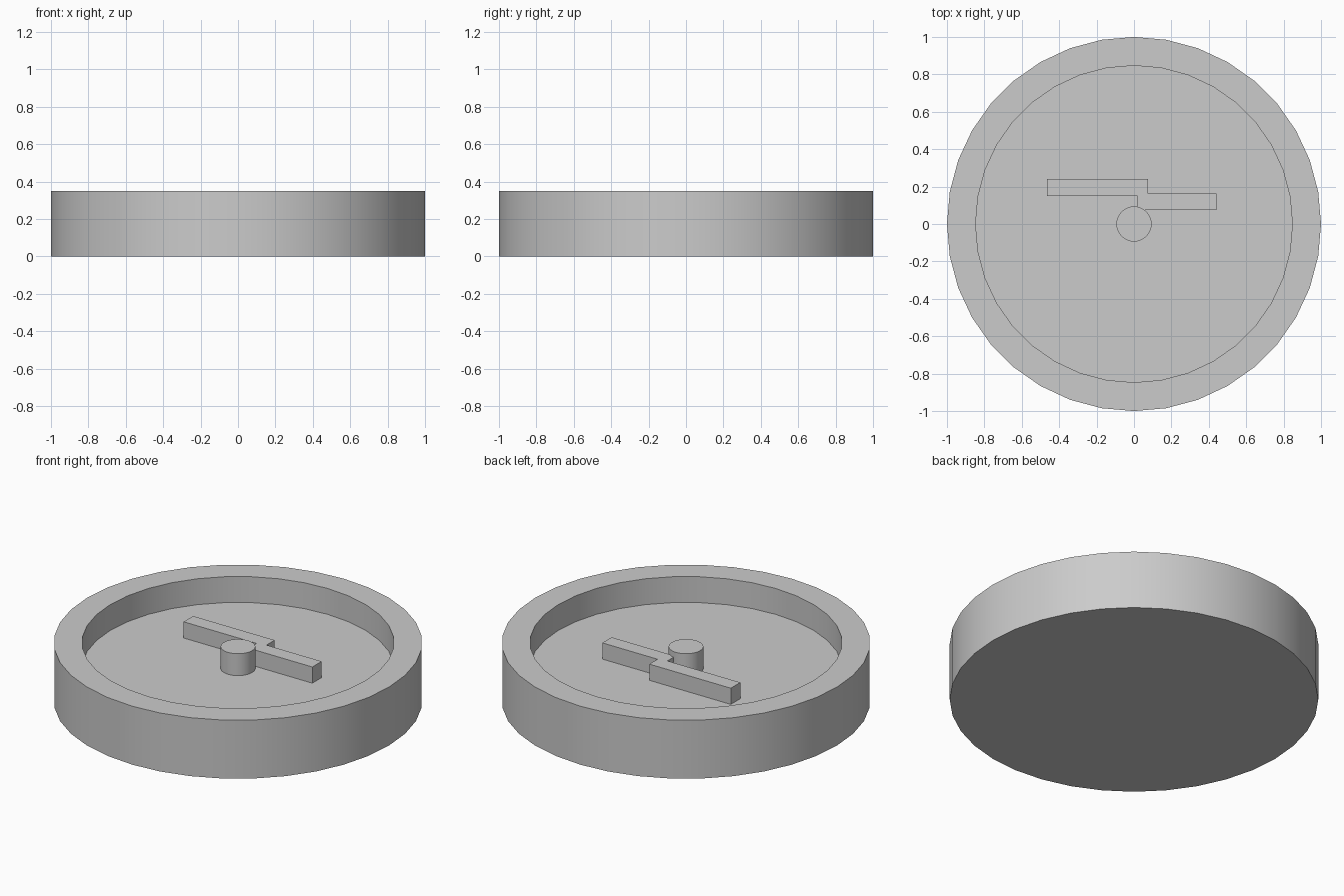
import bpy, bmesh
from math import cos, sin, tau, radians

cube = bpy.data.objects.get("Cube")
if cube:
    bpy.data.objects.remove(cube, do_unlink=True)

SIDES = 36
HEIGHT = 0.35
FLOOR = 0.195

grey = bpy.data.materials.new("plain grey")
grey.use_nodes = True
grey.diffuse_color = (0.6, 0.6, 0.6, 1)
grey.node_tree.nodes["Principled BSDF"].inputs["Base Color"].default_value = grey.diffuse_color


def add_part(name, bm, smooth=True):
    """Turn a bmesh into a named, coloured object."""
    bmesh.ops.recalc_face_normals(bm, faces=bm.faces)
    mesh = bpy.data.meshes.new(name)
    bm.to_mesh(mesh)
    bm.free()
    mesh.materials.append(grey)
    obj = bpy.data.objects.new(name, mesh)
    bpy.context.collection.objects.link(obj)
    if smooth:
        bpy.ops.object.select_all(action='DESELECT')
        obj.select_set(True)
        bpy.context.view_layer.objects.active = obj
        bpy.ops.object.shade_smooth_by_angle(angle=radians(30))
    return obj


def turned(name, profile, close_bottom=True):
    """Stack rings of (radius, z) and cap the ends."""
    bm = bmesh.new()
    rings = [[bm.verts.new((r * cos(tau * i / SIDES), r * sin(tau * i / SIDES), z))
              for i in range(SIDES)] for r, z in profile]
    for a, b in zip(rings, rings[1:]):
        for i in range(SIDES):
            j = (i + 1) % SIDES
            bm.faces.new((a[i], a[j], b[j], b[i]))
    if close_bottom:
        bm.faces.new(rings[0])
    bm.faces.new(rings[-1])
    return add_part(name, bm)


def extruded(name, outline, bottom, top):
    """Raise a flat outline into a solid."""
    bm = bmesh.new()
    face = bm.faces.new([bm.verts.new((x, y, bottom)) for x, y in outline])
    raised = bmesh.ops.extrude_face_region(bm, geom=[face], use_keep_orig=True)["geom"]
    verts = [v for v in raised if isinstance(v, bmesh.types.BMVert)]
    bmesh.ops.translate(bm, verts=verts, vec=(0, 0, top - bottom))
    return add_part(name, bm, smooth=False)


# Round dish with a raised rim
turned("dish", [(1, 0), (1, HEIGHT), (0.847, HEIGHT), (0.847, FLOOR)])

# Centre peg, standing on the dish floor
turned("centre_peg", [(0.094, FLOOR), (0.094, 0.326)], close_bottom=False)

# Stepped bar behind the peg
extruded("stepped_bar",
         [(-0.465, 0.15), (0.018, 0.15), (0.018, 0.075), (0.44, 0.075),
          (0.44, 0.163), (0.075, 0.163), (0.075, 0.24), (-0.465, 0.24)],
         FLOOR, 0.292)
